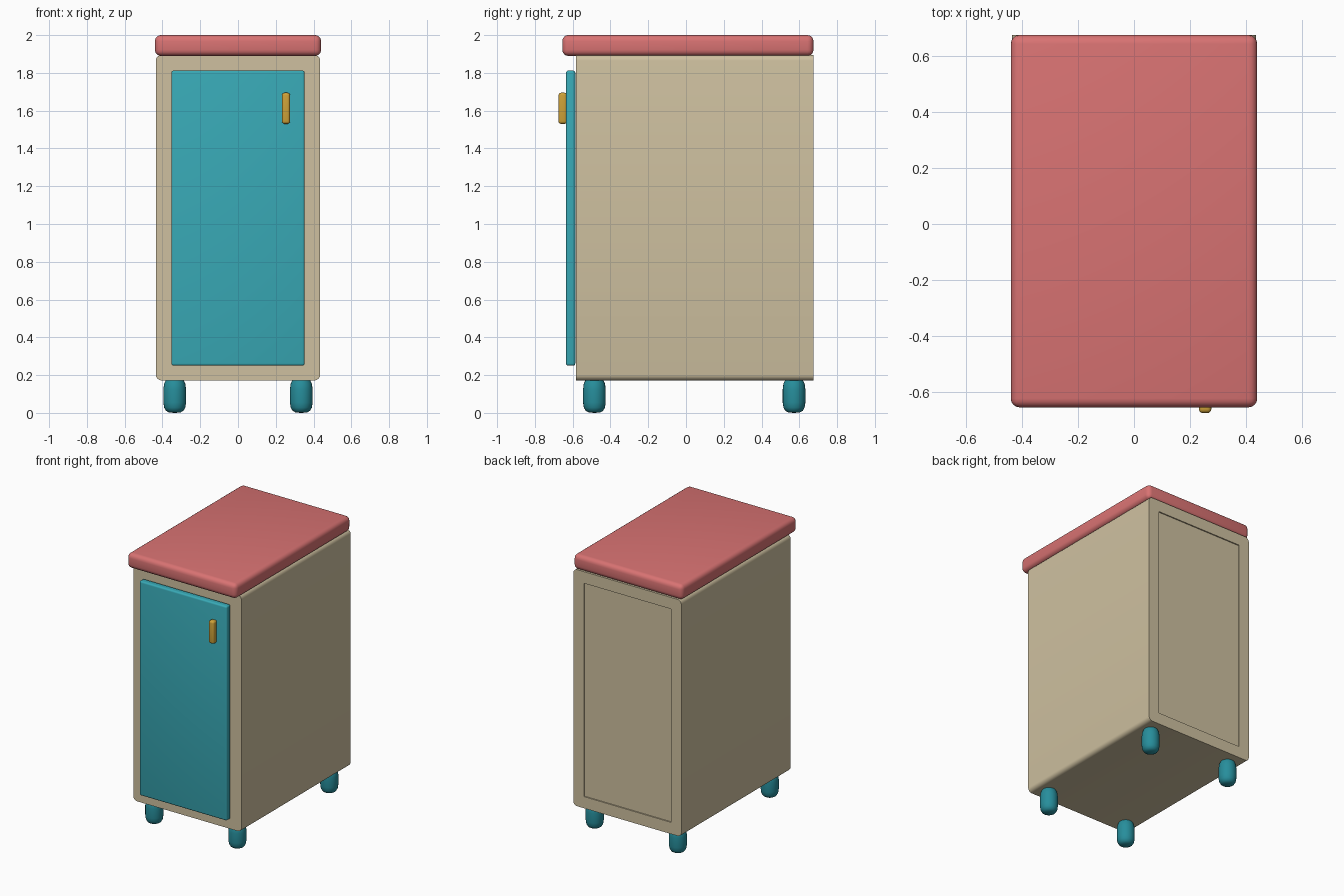
import bpy, bmesh, math
from mathutils import Matrix

if "Cube" in bpy.data.objects:
    bpy.data.objects.remove(bpy.data.objects["Cube"])


def material(name, rgb):
    m = bpy.data.materials.new(name)
    m.diffuse_color = (*rgb, 1)
    m.use_nodes = True
    m.node_tree.nodes["Principled BSDF"].inputs["Base Color"].default_value = m.diffuse_color
    return m


CREAM = material("cream", (0.62, 0.53, 0.35))
RED = material("coral_red", (0.69, 0.17, 0.17))
TEAL = material("teal", (0.04, 0.40, 0.47))
DARK_TEAL = material("dark_teal", (0.02, 0.27, 0.33))
GOLD = material("gold", (0.62, 0.36, 0.04))


def finish(bm, name, mat):
    bmesh.ops.recalc_face_normals(bm, faces=bm.faces)
    me = bpy.data.meshes.new(name)
    bm.to_mesh(me)
    bm.free()
    me.materials.append(mat)
    ob = bpy.data.objects.new(name, me)
    bpy.context.collection.objects.link(ob)
    bpy.ops.object.select_all(action='DESELECT')
    ob.select_set(True)
    bpy.context.view_layer.objects.active = ob
    bpy.ops.object.shade_smooth_by_angle(angle=math.radians(35))
    return ob


def box(lo, hi):
    """Box between two opposite corners."""
    bm = bmesh.new()
    size = [b - a for a, b in zip(lo, hi)]
    mid = [(a + b) / 2 for a, b in zip(lo, hi)]
    bmesh.ops.create_cube(bm, size=1, matrix=Matrix.Translation(mid) @ Matrix.Diagonal((*size, 1)))
    return bm


def round_edges(bm, edges, radius, segments=4):
    bmesh.ops.bevel(bm, geom=edges, offset=radius, segments=segments, profile=0.5, affect='EDGES')


def rounded_box(name, lo, hi, radius, mat):
    bm = box(lo, hi)
    round_edges(bm, bm.edges[:], radius)
    return finish(bm, name, mat)


# Cabinet body: long edges rounded, back panel slightly sunk into its frame
bm = box((-0.435, -0.582, 0.172), (0.435, 0.675, 1.895))
long_edges = [e for e in bm.edges if abs(e.verts[0].co.y - e.verts[1].co.y) > 0.5]
round_edges(bm, long_edges, 0.03)
bm.normal_update()
back = [f for f in bm.faces if f.normal.y > 0.9]
bmesh.ops.inset_region(bm, faces=back, thickness=0.085)
ring = bmesh.ops.inset_region(bm, faces=back, thickness=0.002, depth=-0.008)
finish(bm, "cabinet_body", CREAM)

# Worktop, door and handle
rounded_box("worktop", (-0.44, -0.655, 1.89), (0.44, 0.675, 2.0), 0.032, RED)
rounded_box("door", (-0.353, -0.635, 0.25), (0.353, -0.586, 1.812), 0.012, TEAL)
rounded_box("handle", (0.232, -0.675, 1.53), (0.276, -0.63, 1.695), 0.014, GOLD)

# Four rounded feet, lathed from a half profile
foot_profile = [(0, 0.0), (0.03, 0.002), (0.046, 0.011), (0.056, 0.028), (0.06, 0.055),
                (0.06, 0.125), (0.056, 0.155), (0.046, 0.175), (0.03, 0.183), (0, 0.185)]
for side, x in (("left", -0.335), ("right", 0.335)):
    for end, y in (("front", -0.485), ("back", 0.572)):
        bm = bmesh.new()
        vs = [bm.verts.new((x + r, y, z)) for r, z in foot_profile]
        es = [bm.edges.new(p) for p in zip(vs, vs[1:])]
        bmesh.ops.spin(bm, geom=vs + es, cent=(x, y, 0), axis=(0, 0, 1),
                       angle=math.tau, steps=24, use_merge=True)
        bmesh.ops.remove_doubles(bm, verts=bm.verts[:], dist=0.0005)
        finish(bm, f"{end}_{side}_foot", DARK_TEAL)
